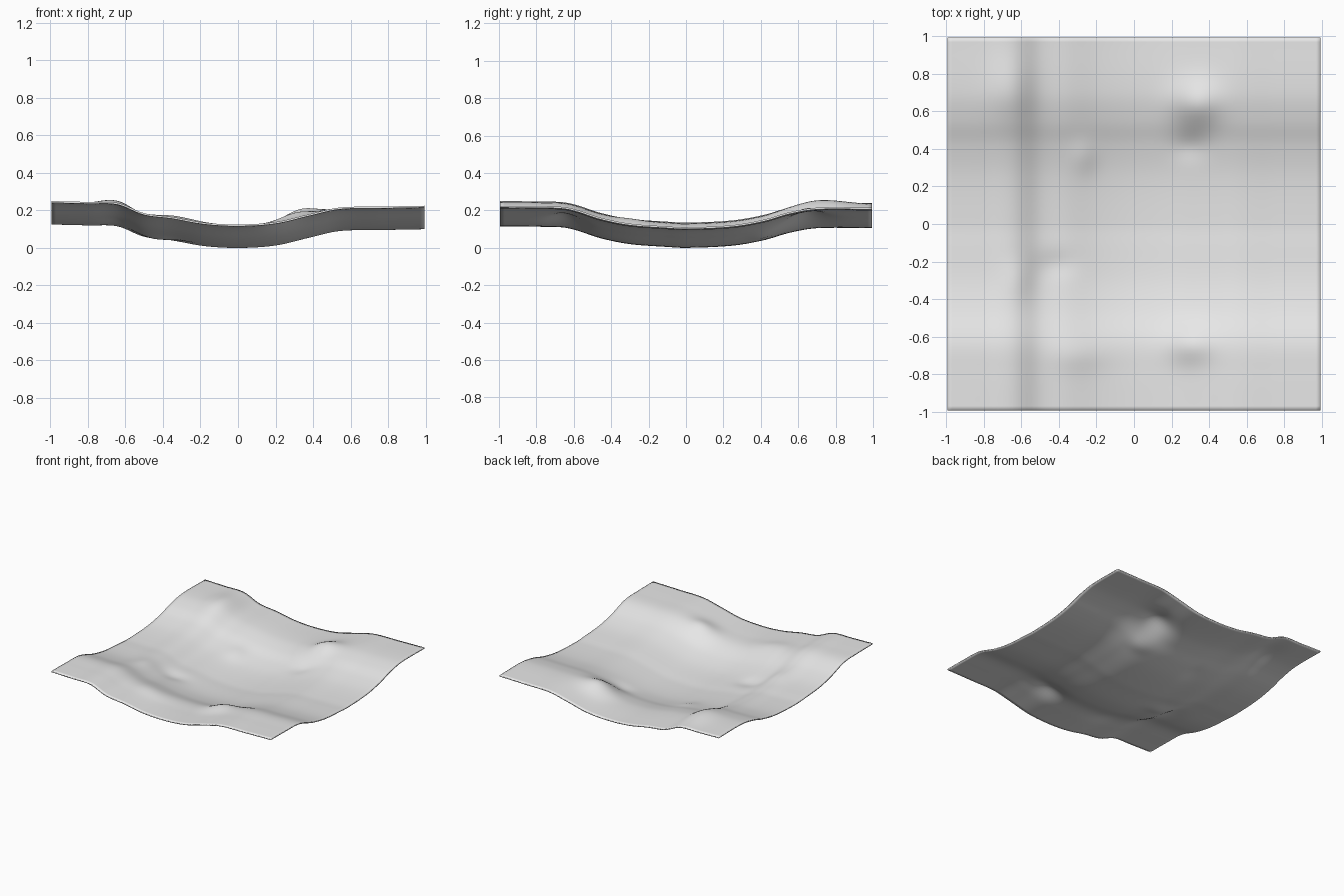
import bpy
import bmesh
from math import exp

cube = bpy.data.objects.get("Cube")
if cube:
    bpy.data.objects.remove(cube, do_unlink=True)

# Height profiles along each axis: the sheet is the sum of the two
ALONG_X = [(-1, .13), (-.8, .125), (-.64, .12), (-.5, .065), (-.35, .045), (-.18, .015),
           (0, .005), (.2, .018), (.38, .06), (.54, .095), (.75, .1), (1, .105)]
ALONG_Y = [(-1, .115), (-.8, .113), (-.63, .105), (-.45, .05), (-.3, .02), (-.1, .005),
           (0, 0), (.25, .012), (.42, .042), (.55, .08), (.7, .105), (1, .105)]

# Local mounds and hollows: x, y, radius in x, radius in y, height
BUMPS = [(.33, .64, .13, .12, .055), (.3, .41, .09, .07, -.014),
         (.3, -.64, .12, .1, .035), (-.66, .72, .12, .16, .02),
         (-.27, .36, .07, .09, .012), (-.42, -.22, .1, .07, -.015),
         (-.3, -.7, .15, .09, .012), (-.62, -.3, .08, .1, .012)]


def profile(points, t):
    """Smooth curve through the points, with Catmull-Rom style slopes."""
    n = len(points)
    i = next((k for k in range(n - 1) if t <= points[k + 1][0]), n - 2)

    def slope(k):
        a, b = points[max(k - 1, 0)], points[min(k + 1, n - 1)]
        return (b[1] - a[1]) / (b[0] - a[0])

    (t0, z0), (t1, z1) = points[i], points[i + 1]
    w = t1 - t0
    s = (t - t0) / w
    ease = s * s * (3 - 2 * s)
    return (z0 + (z1 - z0) * ease + w * slope(i) * s * (1 - s) ** 2
            - w * slope(i + 1) * s * s * (1 - s))


def height(x, y):
    z = profile(ALONG_X, x) + profile(ALONG_Y, y)
    for bx, by, rx, ry, h in BUMPS:
        z += h * exp(-((x - bx) / rx) ** 2 - ((y - by) / ry) ** 2)
    return z


# Terrain sheet
bm = bmesh.new()
bmesh.ops.create_grid(bm, x_segments=80, y_segments=80, size=.995)
for v in bm.verts:
    v.co.z = height(v.co.x, v.co.y)
low = min(v.co.z for v in bm.verts)
for v in bm.verts:
    v.co.z += .01 - low
for f in bm.faces:
    f.smooth = True
mesh = bpy.data.meshes.new("terrain_sheet")
bm.to_mesh(mesh)
bm.free()
sheet = bpy.data.objects.new("terrain_sheet", mesh)
bpy.context.collection.objects.link(sheet)

# Thin shell below the surface
shell = sheet.modifiers.new("thickness", 'SOLIDIFY')
shell.thickness = .01
shell.offset = -1

# Pale grey surface
grey = bpy.data.materials.new("pale_grey")
grey.use_nodes = True
color = (.8, .8, .8, 1)
grey.diffuse_color = color
grey.node_tree.nodes["Principled BSDF"].inputs["Base Color"].default_value = color
mesh.materials.append(grey)
